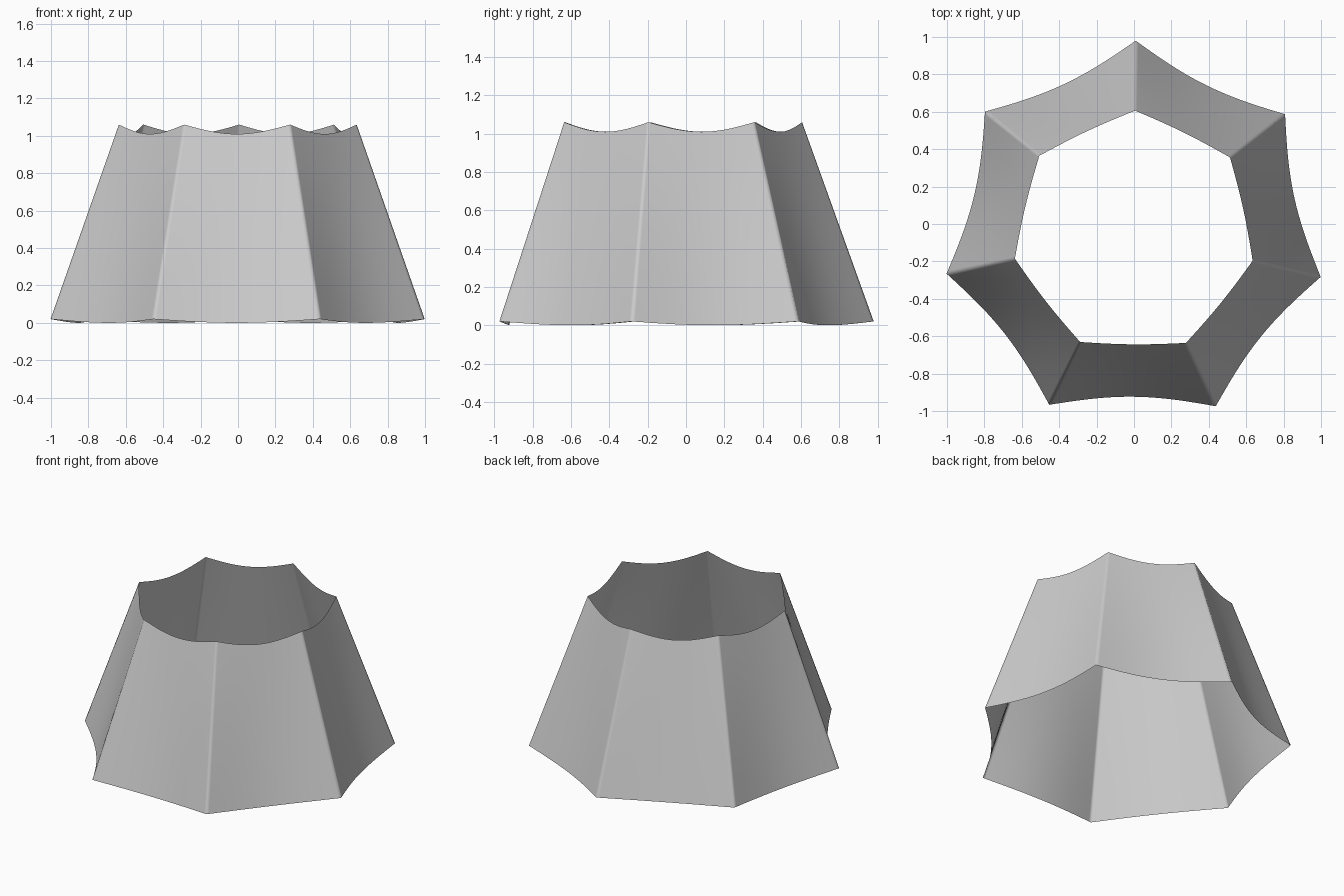
import bpy, bmesh, math

if "Cube" in bpy.data.objects:
    bpy.data.objects.remove(bpy.data.objects["Cube"])

SIDES, TURN = 7, math.radians(-0.5)
CENTRE_Y = -0.046
# across each panel: -1 and 1 are the corners, with tight loops beside them
STEPS = [-1, -0.96] + [-0.88 + 0.11 * i for i in range(17)] + [0.96]
ROWS = 6


def ring(radius, z_corner, z_mid, inset):
    """Seven-sided outline with each side scalloped inwards and downwards."""
    pts = []
    half = math.pi / SIDES
    for k in range(SIDES):
        a = math.pi / 2 + TURN + (2 * k + 1) * half
        nx, ny = math.cos(a), math.sin(a)
        for t in STEPS:
            dip = math.cos(t * math.pi / 2)
            d = radius * math.cos(half) - inset * dip
            s = t * radius * math.sin(half)
            pts.append((nx * d - ny * s, ny * d + nx * s + CENTRE_Y,
                        z_corner + (z_mid - z_corner) * dip))
    return pts


# Open flared shade: straight walls between the lower and upper rims
lower = ring(1.026, 0.02, 0.0, 0.047)
upper = ring(0.652, 1.06, 1.01, -0.010)
bm = bmesh.new()
grid = []
for r in range(ROWS + 1):
    f = r / ROWS
    grid.append([bm.verts.new([p + (q - p) * f for p, q in zip(a, b)])
                 for a, b in zip(lower, upper)])
n = len(lower)
for r in range(ROWS):
    for i in range(n):
        j = (i + 1) % n
        bm.faces.new((grid[r][i], grid[r][j], grid[r + 1][j], grid[r + 1][i]))
mesh = bpy.data.meshes.new("scalloped_shade")
bm.to_mesh(mesh)
bm.free()
mesh.shade_smooth()
shade = bpy.data.objects.new("scalloped_shade", mesh)
bpy.context.collection.objects.link(shade)
